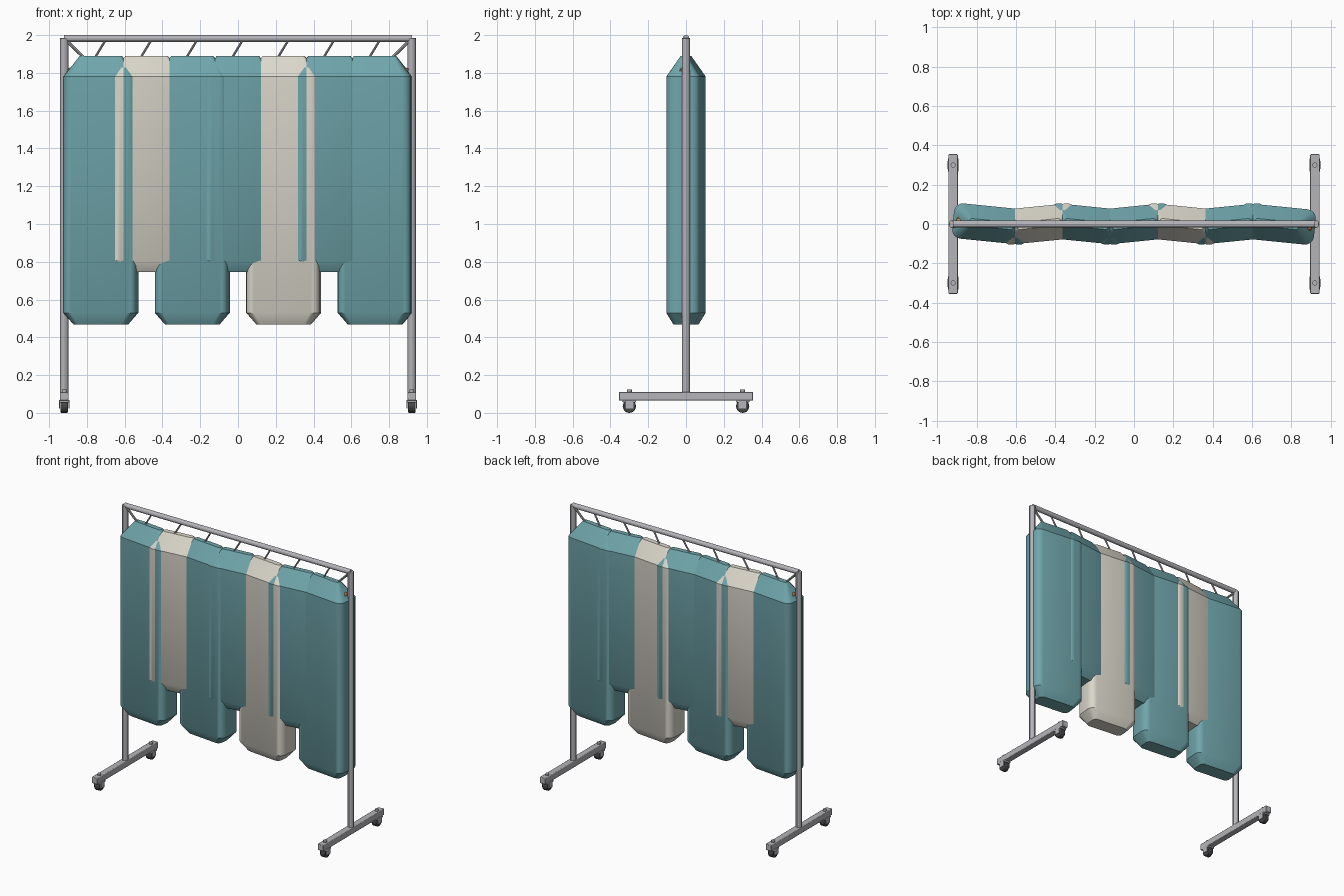
import bpy, bmesh, math
from mathutils import Vector, Matrix

if "Cube" in bpy.data.objects:
    bpy.data.objects.remove(bpy.data.objects["Cube"])


def material(name, rgb):
    m = bpy.data.materials.new(name)
    m.diffuse_color = (*rgb, 1)
    m.use_nodes = True
    m.node_tree.nodes["Principled BSDF"].inputs["Base Color"].default_value = m.diffuse_color
    return m


TEAL = material("teal_cloth", (0.16, 0.38, 0.41))
CREAM = material("cream_cloth", (0.71, 0.68, 0.60))
WOOD = material("wood", (0.55, 0.25, 0.06))
STEEL = material("steel", (0.46, 0.46, 0.49))
RUBBER = material("rubber", (0.06, 0.06, 0.065))


def finish(name, bm, mat, matrix=Matrix(), bevel=0.0):
    bmesh.ops.recalc_face_normals(bm, faces=bm.faces)
    me = bpy.data.meshes.new(name)
    bm.to_mesh(me)
    bm.free()
    me.materials.append(mat)
    ob = bpy.data.objects.new(name, me)
    bpy.context.collection.objects.link(ob)
    ob.matrix_world = matrix
    if bevel:
        b = ob.modifiers.new("bevel", 'BEVEL')
        b.width, b.segments = bevel, 2
    bpy.ops.object.select_all(action='DESELECT')
    ob.select_set(True)
    bpy.context.view_layer.objects.active = ob
    bpy.ops.object.shade_smooth_by_angle(angle=math.radians(30))
    return ob


def rod(name, a, b, r, mat=STEEL, sides=12, parent=Matrix(), bevel=0.0):
    a, b = Vector(a), Vector(b)
    d = b - a
    m = Matrix.Translation((a + b) / 2) @ d.to_track_quat('Z', 'Y').to_matrix().to_4x4()
    bm = bmesh.new()
    bmesh.ops.create_cone(bm, cap_ends=True, segments=sides, radius1=r, radius2=r, depth=d.length)
    return finish(name, bm, mat, parent @ m, bevel)


def box(name, centre, size, mat=STEEL, bevel=0.004):
    bm = bmesh.new()
    bmesh.ops.create_cube(bm, size=1)
    bmesh.ops.scale(bm, vec=size, verts=bm.verts)
    return finish(name, bm, mat, Matrix.Translation(centre), bevel)


def garment_bag(name, bottom, mat, matrix):
    # rounded-rectangle rings: z, half width, half depth, corner radius
    rings = [(bottom, 0.142, 0.055, 0.03), (bottom + 0.063, 0.195, 0.09, 0.045),
             (1.78, 0.195, 0.09, 0.045), (1.89, 0.112, 0.018, 0.014)]
    bm = bmesh.new()
    loops = []
    for z, hx, hy, r in rings:
        loop = []
        for q, (sx, sy) in enumerate([(1, 1), (-1, 1), (-1, -1), (1, -1)]):
            for k in range(5):
                t = math.radians(90 * q + 22.5 * k)
                loop.append(bm.verts.new((sx * (hx - r) + r * math.cos(t),
                                          sy * (hy - r) + r * math.sin(t), z)))
        loops.append(loop)
    for lo, hi in zip(loops, loops[1:]):
        for i in range(len(lo)):
            j = (i + 1) % len(lo)
            bm.faces.new((lo[i], lo[j], hi[j], hi[i]))
    bm.faces.new(loops[0])
    bm.faces.new(loops[-1])
    return finish(name, bm, mat, matrix)


# top rail
rod("top_rail", (-0.92, 0, 1.982), (0.92, 0, 1.982), 0.018)

# side posts, corner braces, feet and casters
for side, s in (("left", -1), ("right", 1)):
    x = 0.92 * s
    rod(side + "_post", (x, 0, 0.09), (x, 0, 1.985), 0.022, bevel=0.003)
    rod(side + "_brace", (0.905 * s, 0, 1.968), (0.8 * s, 0, 1.865), 0.008, sides=8)
    box(side + "_foot", (x, 0, 0.088), (0.047, 0.71, 0.046))
    for end, y in (("front", -0.3), ("back", 0.3)):
        tag = f"{side}_{end}_caster"
        rod(tag + "_wheel", (x - 0.02, y, 0.035), (x + 0.02, y, 0.035), 0.035, RUBBER, 20, bevel=0.006)
        rod(tag + "_stem", (x, y, 0.06), (x, y, 0.123), 0.013)
        box(tag + "_crown", (x, y, 0.062), (0.054, 0.07, 0.014))
        for c in (-1, 1):
            box(tag + "_fork", (x + c * 0.0245, y, 0.045), (0.006, 0.045, 0.045), bevel=0.002)

# hanging garment bags, turned alternately, with hangers and hooks
for i in range(7):
    m = Matrix.Translation((0.242 * (i - 3), 0, 0)) @ Matrix.Rotation(0.1 if i % 2 else -0.1, 4, 'Z')
    garment_bag(f"garment_bag_{i + 1}", 0.745 if i % 2 else 0.467, CREAM if i in (1, 4) else TEAL, m)
    rod(f"hanger_hook_{i + 1}", (-0.035, 0, 1.875), (0.024, 0, 1.972), 0.006, sides=8, parent=m)
    for s in (-1, 1):
        rod(f"hanger_arm_{i + 1}", (0, 0, 1.865), (0.172 * s, 0, 1.805), 0.019, WOOD, 10, m)
